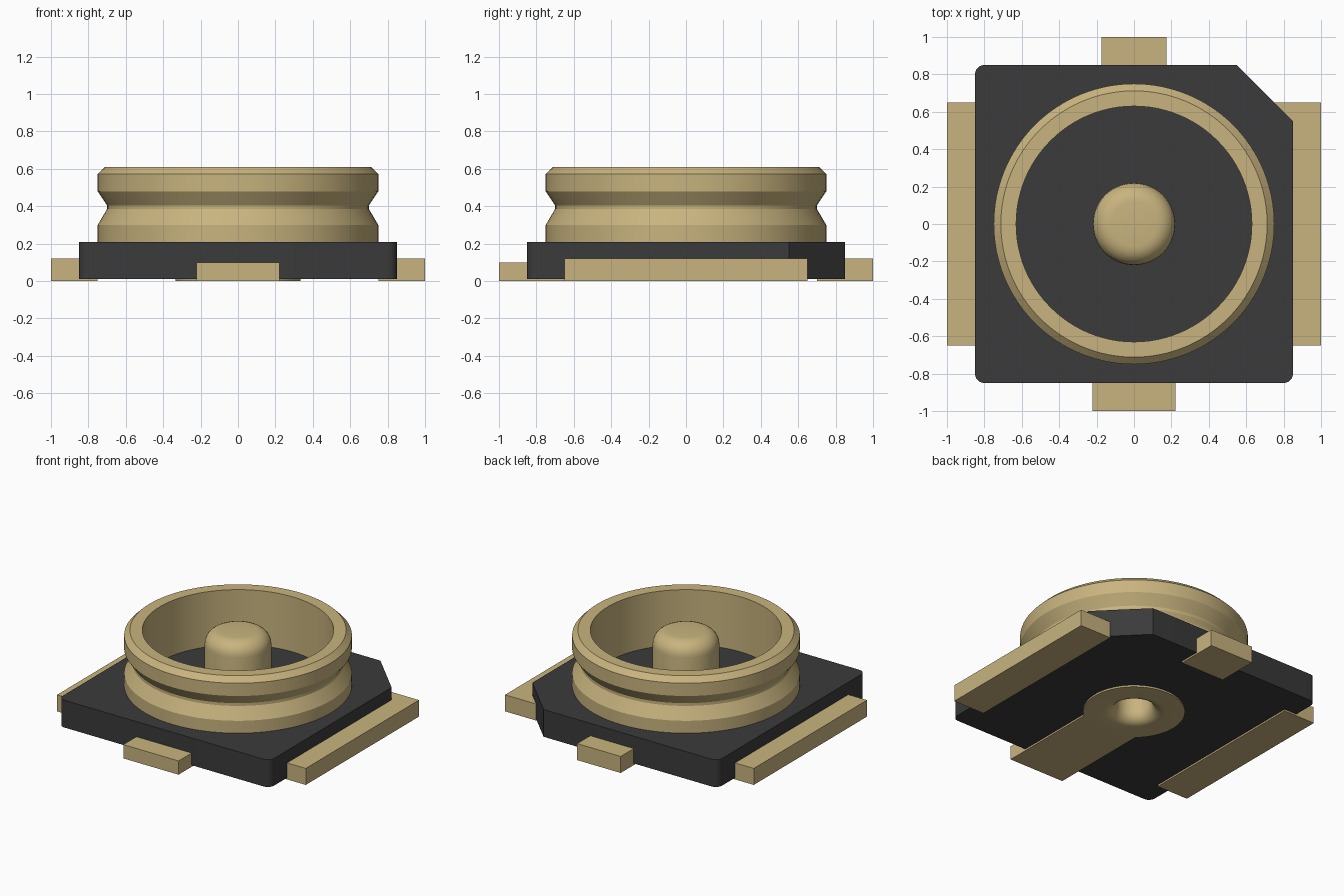
import bpy, bmesh, math

if "Cube" in bpy.data.objects:
    bpy.data.objects.remove(bpy.data.objects["Cube"], do_unlink=True)


def material(name, rgb):
    m = bpy.data.materials.new(name)
    m.use_nodes = True
    m.diffuse_color = (*rgb, 1)
    m.node_tree.nodes["Principled BSDF"].inputs["Base Color"].default_value = (*rgb, 1)
    return m


gold = material("pale gold", (0.58, 0.455, 0.21))
black = material("charcoal plastic", (0.043, 0.043, 0.043))


def finish(bm, name, mat, smooth=True):
    bmesh.ops.remove_doubles(bm, verts=bm.verts, dist=1e-5)
    bmesh.ops.recalc_face_normals(bm, faces=bm.faces)
    me = bpy.data.meshes.new(name)
    bm.to_mesh(me)
    bm.free()
    me.materials.append(mat)
    ob = bpy.data.objects.new(name, me)
    bpy.context.collection.objects.link(ob)
    if smooth:
        bpy.ops.object.select_all(action='DESELECT')
        ob.select_set(True)
        bpy.context.view_layer.objects.active = ob
        bpy.ops.object.shade_smooth_by_angle(angle=math.radians(25))
    return ob


def arc(cx, cy, r, a0, a1, steps=6):
    """Points on an arc, angles in degrees."""
    angles = [math.radians(a0 + (a1 - a0) * i / steps) for i in range(steps + 1)]
    return [(cx + r * math.cos(a), cy + r * math.sin(a)) for a in angles]


def lathe(name, profile, mat, closed=False, segments=96):
    """Spin an (r, z) profile around the z axis."""
    bm = bmesh.new()
    vs = [bm.verts.new((r, 0, z)) for r, z in profile]
    edges = [bm.edges.new(p) for p in zip(vs, vs[1:])]
    if closed:
        edges.append(bm.edges.new((vs[-1], vs[0])))
    bmesh.ops.spin(bm, geom=vs + edges, cent=(0, 0, 0), axis=(0, 0, 1),
                   angle=math.tau, steps=segments, use_duplicate=False)
    return finish(bm, name, mat)


def box(name, x0, x1, y0, y1, z0, z1, mat):
    bm = bmesh.new()
    bmesh.ops.create_cube(bm, size=1)
    for v in bm.verts:
        v.co = (x1 if v.co.x > 0 else x0, y1 if v.co.y > 0 else y0, z1 if v.co.z > 0 else z0)
    return finish(bm, name, mat, smooth=False)


# Base plate: three rounded corners, one cut corner, a bore for the pin
bm = bmesh.new()
outline = [(0.85, 0.55), (0.55, 0.85)]
for sx, sy, a in ((-1, 1, 90), (-1, -1, 180), (1, -1, 270)):
    outline += arc(sx * 0.80, sy * 0.80, 0.05, a, a + 90)
bore = arc(0, 0, 0.205, 0, 360, 48)[:-1]
for loop in (outline, bore):
    vs = [bm.verts.new((x, y, 0.012)) for x, y in loop]
    for i, v in enumerate(vs):
        bm.edges.new((v, vs[i - 1]))
bmesh.ops.triangle_fill(bm, edges=bm.edges[:], use_beauty=True, use_dissolve=False)
ext = bmesh.ops.extrude_face_region(bm, geom=bm.faces[:], use_keep_orig=True)
for v in ext["geom"]:
    if isinstance(v, bmesh.types.BMVert):
        v.co.z = 0.21
finish(bm, "base_plate", black)

# Outer contact ring with a snap groove
lathe("outer_ring", [(0.63, 0.19), (0.75, 0.19), (0.75, 0.30), (0.70, 0.385), (0.70, 0.405),
                     (0.75, 0.48), (0.75, 0.573), (0.712, 0.61), (0.63, 0.61)],
      gold, closed=True)

# Centre pin with a flange underneath and a hollow core open at the bottom
pin = [(0, 0.61)] + arc(0.12, 0.51, 0.10, 90, 0)
pin += [(0.22, 0.012), (0.335, 0.012), (0.335, 0.0)]
pin += arc(0.20, 0.08, 0.08, 270, 180)
pin += arc(0.04, 0.43, 0.08, 0, 90) + [(0, 0.51)]
lathe("centre_pin", pin, gold)

# Solder terminals
box("front_terminal", -0.222, 0.222, -1.0, -0.25, 0, 0.10, gold)
box("back_terminal", -0.175, 0.175, 0.70, 1.0, 0, 0.12, gold)
for side, s in (("left", 1), ("right", -1)):
    x0, x1 = sorted((s * 0.75, s * 1.0))
    box(side + "_terminal", x0, x1, -0.65, 0.65, 0, 0.12, gold)
